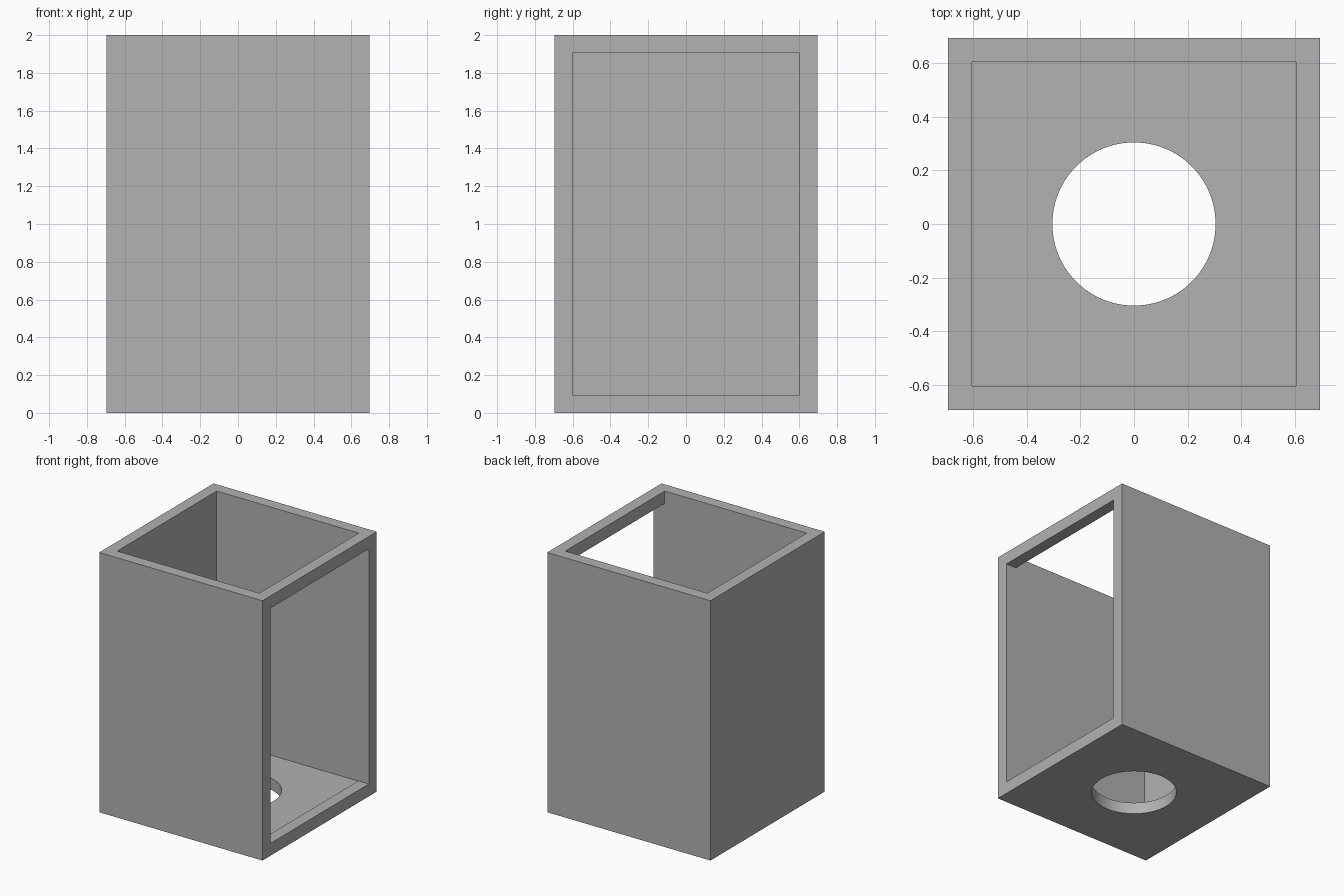
import bpy
import math

cube = bpy.data.objects.get("Cube")
if cube:
    bpy.data.objects.remove(cube, do_unlink=True)

HALF, WALL, HEIGHT = 0.695, 0.09, 2.0
INNER = HALF - WALL
LIP = 0.005            # small rim left around the side window
HOLE_RADIUS = 0.305

grey = bpy.data.materials.new("plain grey")
grey.use_nodes = True
grey.diffuse_color = (0.445, 0.445, 0.445, 1)
grey.node_tree.nodes["Principled BSDF"].inputs["Base Color"].default_value = grey.diffuse_color


def box(name, low, high):
    """Axis-aligned box between two corners."""
    centre = [(a + b) / 2 for a, b in zip(low, high)]
    bpy.ops.mesh.primitive_cube_add(size=1, location=centre)
    ob = bpy.context.object
    ob.name = name
    ob.scale = [b - a for a, b in zip(low, high)]
    bpy.ops.object.transform_apply(location=True, rotation=False, scale=True)
    ob.data.materials.append(grey)
    return ob


def cut(target, cutter):
    """Subtract the cutter for good, then remove it."""
    cutter.hide_render = True
    mod = target.modifiers.new(cutter.name, "BOOLEAN")
    mod.operation = "DIFFERENCE"
    mod.solver = "EXACT"
    mod.object = cutter
    bpy.context.view_layer.objects.active = target
    bpy.ops.object.modifier_apply(modifier=mod.name)
    bpy.data.objects.remove(cutter, do_unlink=True)


# Outer block
housing = box("housing", (-HALF, -HALF, 0), (HALF, HALF, HEIGHT))

# Hollow interior, open at the top
cut(housing, box("cavity_cutter", (-INNER, -INNER, WALL), (INNER, INNER, HEIGHT + 1)))

# Large window through the +x wall
edge = INNER - LIP
sill = WALL + LIP
cut(housing, box("window_cutter", (0, -edge, sill), (HALF + 1, edge, HEIGHT - sill)))

# Round hole through the floor
bpy.ops.mesh.primitive_cylinder_add(vertices=96, radius=HOLE_RADIUS, depth=1)
hole = bpy.context.object
hole.name = "hole_cutter"
hole.data.materials.append(grey)
cut(housing, hole)

# Smooth hole wall, crisp corners
bpy.ops.object.select_all(action="DESELECT")
housing.select_set(True)
bpy.context.view_layer.objects.active = housing
bpy.ops.object.shade_smooth_by_angle(angle=math.radians(30))
